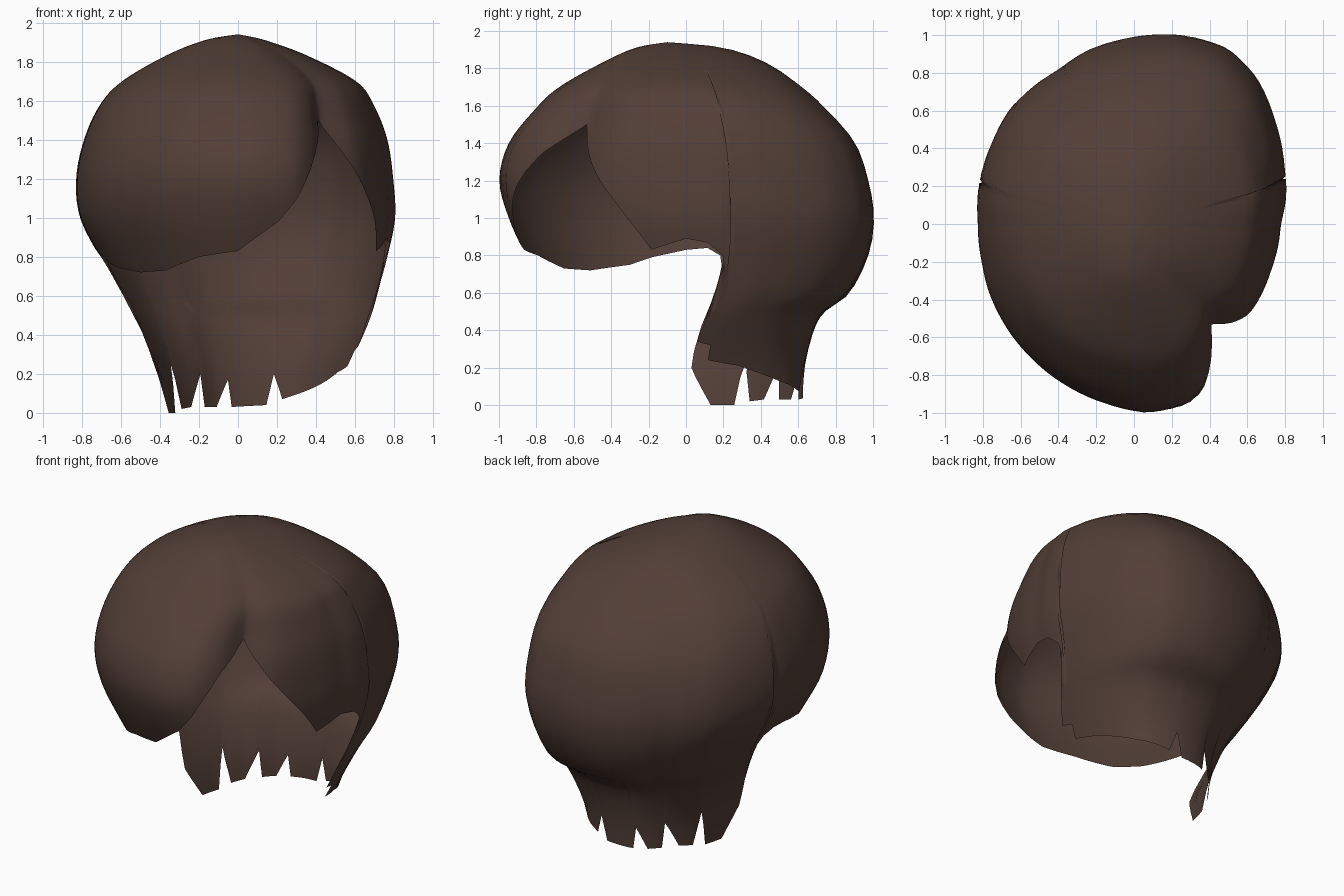
import bpy
import bmesh
from math import atan2, cos, sin, radians, degrees, hypot

cube = bpy.data.objects.get("Cube")
if cube:
    bpy.data.objects.remove(cube, do_unlink=True)

# Heights of the shell: z, left/right reach, front/back reach, centre in y
LEVELS = [
    (0, -.38, .5, -.7, .62, -.2), (.2, -.42, .56, -.7, .63, -.2),
    (.4, -.49, .65, -.7, .68, -.12), (.5, -.53, .69, -.72, .74, -.06),
    (.6, -.58, .72, -.76, .87, -.02), (.8, -.7, .77, -.86, .97, 0),
    (1, -.8, .81, -.95, 1, 0), (1.2, -.82, .8, -1, .97, 0),
    (1.4, -.78, .77, -.95, .9, 0), (1.58, -.7, .7, -.81, .75, 0),
    (1.7, -.59, .61, -.68, .62, 0), (1.83, -.37, .36, -.45, .43, -.02),
    (1.91, -.17, .14, -.27, .2, -.06), (1.94, 0, 0, -.1, -.1, -.1),
]

# Plan outline, with the parting dent at the front
OUTLINE = [
    (.81, .15), (.8, .3), (.75, .55), (.65, .78), (.5, .93), (.26, 1),
    (-.1, .97), (-.25, .92), (-.4, .82), (-.65, .62), (-.75, .43), (-.82, 0),
    (-.8, -.2), (-.7, -.5), (-.55, -.7), (-.35, -.86), (-.15, -.95), (.06, -1),
    (.3, -.95), (.38, -.87), (.43, -.75), (.45, -.59), (.62, -.48),
    (.73, -.25), (.78, 0),
]

# Lower hairline: direction in degrees, height
HAIRLINE = [
    (0, .89), (8, .87), (14, .8), (16.5, .7), (17.5, .34), (24, .32),
    (25, .24), (38, .21), (55, .13), (70, .07), (75, .2), (77, .04),
    (94, .03), (96, .17), (104, .03), (113, .03), (114, .2), (124, .03),
    (133, .02), (136, .25), (141, 0), (152, 0), (161, .2), (163.5, .42),
    (165, .7), (167, .8), (172, .84), (180, .83), (195, .79), (205, .75),
    (225, .72), (240, .73), (256, .8), (270, .83), (282, .98), (288, 1.1),
    (298, 1.35), (307, 1.5), (324, 1.2), (344, .83), (360, .89),
]


def lerp(a, b, t):
    return a + (b - a) * t


def table(points, x):
    """Straight interpolation through sorted pairs."""
    for (x0, y0), (x1, y1) in zip(points, points[1:]):
        if x0 <= x <= x1:
            return lerp(y0, y1, (x - x0) / (x1 - x0))
    return points[-1][1]


def level(s):
    """Smooth curve through the level rows at fractional row s."""
    last = len(LEVELS) - 1
    i = min(int(s), last - 1)
    t = s - i
    rows = [LEVELS[max(0, min(last, i + k))] for k in (-1, 0, 1, 2)]
    return [b + .5 * t * (c - a + t * (2 * a - 5 * b + 4 * c - d
            + t * (3 * (b - c) + d - a))) for a, b, c, d in zip(*rows)]


def row_at(z):
    """Fractional row whose height is z."""
    low, high = 0, len(LEVELS) - 1
    for _ in range(30):
        mid = (low + high) / 2
        if level(mid)[0] < z:
            low = mid
        else:
            high = mid
    return low


# Outline as radius by direction, wrapped on both ends
polar = sorted((degrees(atan2(y, x)) % 360, hypot(x, y)) for x, y in OUTLINE)
polar = ([(a - 360, r) for a, r in polar[-2:]] + polar
         + [(a + 360, r) for a, r in polar[:2]])


def radius(angle):
    return sum(table(polar, angle + k) for k in (-2, -1, 0, 1, 2)) / 5


def shell_point(angle, s):
    z, left, right, front, back, mid = level(s)
    r = radius(angle)
    a = radians(angle)
    ux, uy = r * cos(a) / .815, r * sin(a)
    # The crown becomes rounder than the rim
    fade = max(0, min(1, (z - 1.5) / .4)) * .8
    size = lerp(1, 1 / hypot(ux, uy), fade)
    ux, uy = ux * size, uy * size
    x = ux * (right if ux > 0 else -left)
    y = mid + uy * (back - mid if uy > 0 else mid - front)
    return x, y, z


# Hair shell: columns rise from the hairline to the crown
ROWS = 32
TOP = len(LEVELS) - 1
angles = sorted({a for a, _ in HAIRLINE} | set(range(0, 360, 3)))
angles.remove(360)
bm = bmesh.new()
columns = []
for angle in angles:
    start = row_at(table(HAIRLINE, angle))
    columns.append([bm.verts.new(shell_point(angle, lerp(start, TOP, j / ROWS)))
                    for j in range(ROWS + 1)])
for here, there in zip(columns, columns[1:] + columns[:1]):
    for j in range(ROWS):
        bm.faces.new((here[j], there[j], there[j + 1], here[j + 1]))
bmesh.ops.remove_doubles(bm, verts=bm.verts[:], dist=.0005)

mesh = bpy.data.meshes.new("hair_shell")
bm.to_mesh(mesh)
bm.free()
hair = bpy.data.objects.new("hair_shell", mesh)
bpy.context.collection.objects.link(hair)

# Dark brown hair colour
brown = bpy.data.materials.new("dark_brown")
brown.use_nodes = True
colour = (.085, .049, .038, 1)
brown.diffuse_color = colour
shader = brown.node_tree.nodes["Principled BSDF"]
shader.inputs["Base Color"].default_value = colour
shader.inputs["Roughness"].default_value = .8
mesh.materials.append(brown)

# Smooth shading
bpy.ops.object.select_all(action="DESELECT")
hair.select_set(True)
bpy.context.view_layer.objects.active = hair
bpy.ops.object.shade_smooth_by_angle(angle=radians(60))
